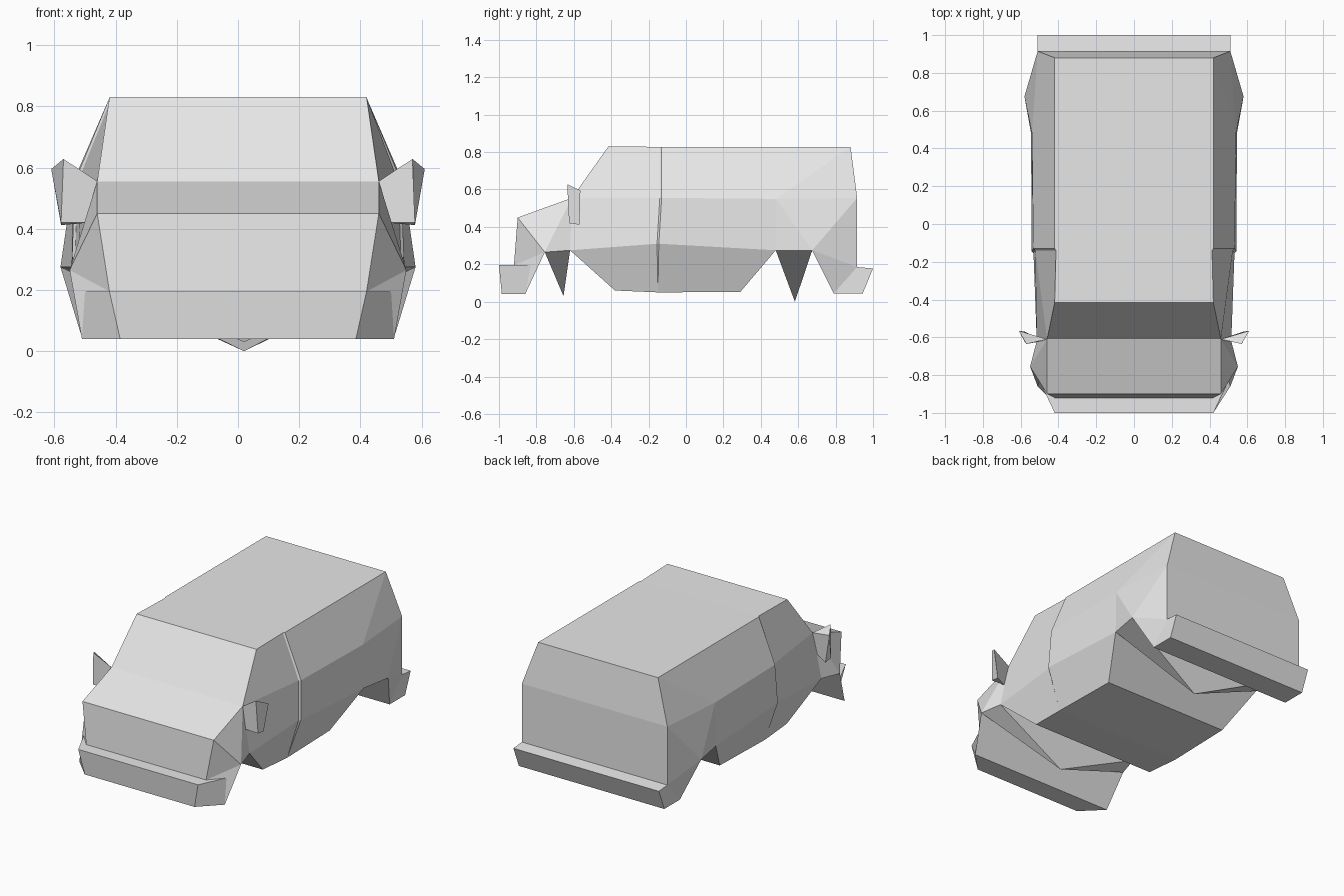
import bpy, bmesh

if "Cube" in bpy.data.objects:
    bpy.data.objects.remove(bpy.data.objects["Cube"])

paint = bpy.data.materials.new("light_grey")
paint.diffuse_color = (0.8, 0.8, 0.8, 1)
paint.use_nodes = True
paint.node_tree.nodes["Principled BSDF"].inputs["Base Color"].default_value = paint.diffuse_color


def make_object(name, points, half_faces, strips, tips=()):
    """Mirror half_faces in x and bridge both sides along each strip."""
    bm = bmesh.new()
    right = {k: bm.verts.new(p) for k, p in points.items()}
    left = {k: bm.verts.new((-p[0], p[1], p[2])) for k, p in points.items()}
    for f in half_faces:
        keys = f.split()
        bm.faces.new([right[k] for k in keys])
        bm.faces.new([left[k] for k in reversed(keys)])
    for s in strips:
        keys = s.split()
        for a, b in zip(keys, keys[1:]):
            bm.faces.new([right[a], right[b], left[b], left[a]])
    # pointed axle wedges below the wheel openings
    for a, b, p in tips:
        ring = [right[a], right[b], left[b], left[a]]
        tip = bm.verts.new(p)
        for i in range(4):
            bm.faces.new([ring[i], ring[(i + 1) % 4], tip])
    bmesh.ops.recalc_face_normals(bm, faces=bm.faces[:])
    mesh = bpy.data.meshes.new(name)
    bm.to_mesh(mesh)
    bm.free()
    mesh.materials.append(paint)
    obj = bpy.data.objects.new(name, mesh)
    bpy.context.collection.objects.link(obj)


# Van body: right-hand corner points
body = {
    # roof edge (door seam has a small step)
    "r0": (.42, -.415, .83), "r1f": (.413, -.14, .828), "r1": (.42, -.13, .828),
    "r2": (.42, .88, .828),
    # belt line
    "b0": (.46, -.61, .555), "b1f": (.523, -.14, .555), "b1": (.533, -.13, .555),
    "b2": (.54, .48, .55), "b3": (.51, .915, .555),
    # nose
    "h": (.46, -.90, .45), "g": (.42, -.92, .195),
    # lower edge and wheel openings
    "l0": (.55, -.755, .265), "l1": (.515, -.62, .275), "l2f": (.532, -.155, .31),
    "l2": (.542, -.145, .31), "l3": (.545, .48, .275), "l4": (.58, .675, .275),
    # sill
    "s0": (.44, -.38, .06), "s1": (.45, -.15, .05), "s2": (.44, .29, .052),
    # front bumper
    "f0": (.42, -1, .195), "f1": (.50, -.83, .195),
    "f2": (.385, -.985, .04), "f3": (.51, -.86, .04),
    # rear bumper
    "k0": (.51, .79, .045), "k1": (.51, .945, .045),
    "k2": (.51, 1.0, .178), "k3": (.51, .915, .185),
}
sides = [
    "r0 r1f b1f b0", "r1f r1 b1 b1f", "r1 r2 b2 b1", "r2 b3 b2",
    "b0 b1f l2f l1", "b1f b1 l2 l2f", "b1 b2 l3 l2", "b2 l4 l3",
    "b2 b3 l4", "b3 k3 l4", "l4 k3 k0", "k0 k3 k2 k1",
    "b0 l1 l0", "b0 l0 h", "h l0 g", "g l0 f1", "g f1 f0",
    "f0 f1 f3 f2", "f1 l0 f3",
    "l1 l2f s1 s0", "l2f l2 s1", "l2 l3 s2 s1",
]
across = [
    "l0 f3 f2 f0 g h b0 r0 r1f r1 r2 b3 k3 k2 k1 k0 l4",
    "l1 s0 s1 s2 l3",
]
axles = [("l0", "l1", (.02, -.655, .03)), ("l3", "l4", (.02, .582, 0))]
make_object("van_body", body, sides, across, axles)

# Wing mirrors: wedge with a front plate folding back to an outer edge
mirror = {
    "in_top": (.46, -.61, .555), "in_low": (.485, -.62, .42),
    "top": (.57, -.635, .628), "low": (.578, -.625, .42),
    "out_top": (.61, -.565, .595), "out_low": (.578, -.57, .412),
}
make_object("wing_mirrors", mirror, [
    "in_top top low in_low", "top out_top out_low low",
    "in_top in_low out_low out_top", "in_top out_top top", "in_low low out_low",
], [])
